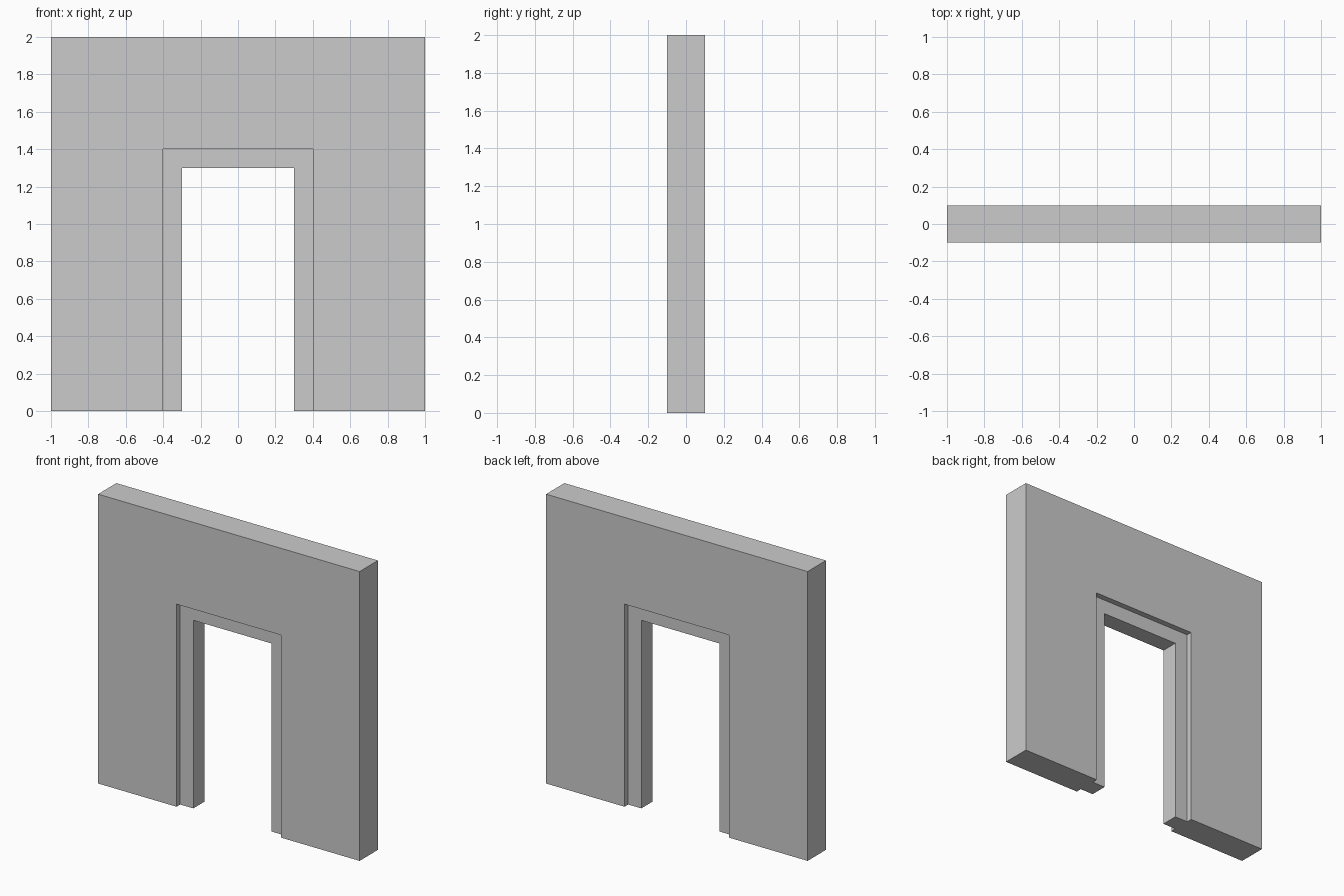
import bpy, bmesh

if "Cube" in bpy.data.objects:
    bpy.data.objects.remove(bpy.data.objects["Cube"])

# Arch outlines as (half width, height)
OUTER, RECESS, OPENING = (1.0, 2.0), (0.4, 1.4), (0.3, 1.3)
HALF_DEPTH, FRAME_HALF = 0.1, 0.06

# Wall cross-section, stepped at the doorway on both faces
half = [(OUTER, HALF_DEPTH), (RECESS, HALF_DEPTH),
        (RECESS, FRAME_HALF), (OPENING, FRAME_HALF)]
section = [(o, -y) for o, y in half] + [(o, y) for o, y in reversed(half)]

# Sweep the section up the left leg, over the lintel and down the right leg
bm = bmesh.new()
stations = [(-1, 0), (-1, 1), (1, 1), (1, 0)]
rings = [[bm.verts.new((sx * w, y, sz * h)) for (w, h), y in section]
         for sx, sz in stations]
n = len(section)
for a, b in zip(rings, rings[1:]):
    for i in range(n):
        j = (i + 1) % n
        bm.faces.new((a[i], a[j], b[j], b[i]))

# Feet of the two legs
bm.faces.new(rings[0])
bm.faces.new(rings[-1])
bmesh.ops.recalc_face_normals(bm, faces=bm.faces[:])

mesh = bpy.data.meshes.new("doorway_wall")
bm.to_mesh(mesh)
bm.free()
bpy.context.collection.objects.link(bpy.data.objects.new("doorway_wall", mesh))
